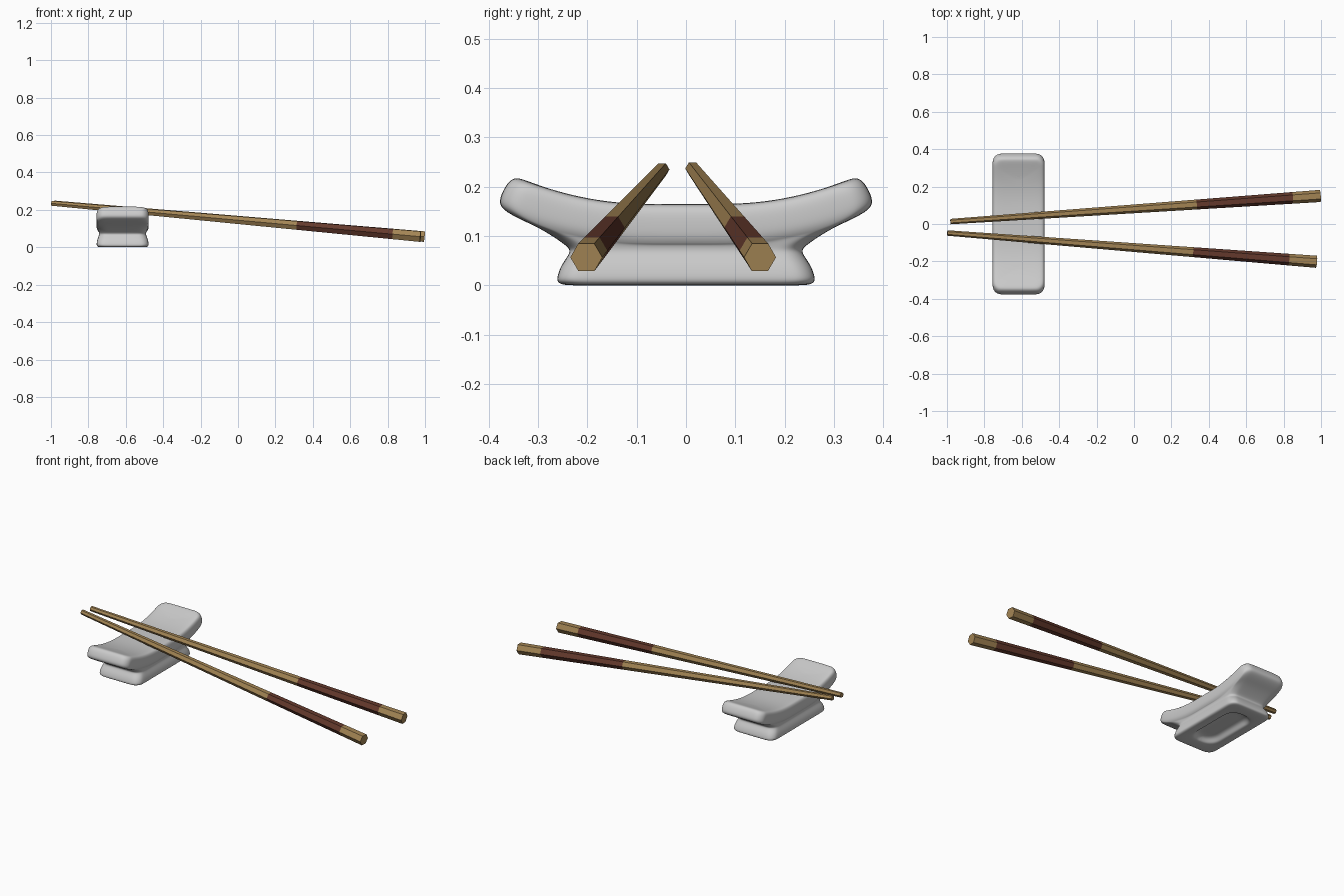
import bpy, bmesh, math
from mathutils import Vector

if "Cube" in bpy.data.objects:
    bpy.data.objects.remove(bpy.data.objects["Cube"])


def material(name, color):
    m = bpy.data.materials.new(name)
    m.diffuse_color = (*color, 1)
    m.use_nodes = True
    m.node_tree.nodes["Principled BSDF"].inputs["Base Color"].default_value = m.diffuse_color
    return m


def make_object(name, bm, mats=()):
    bmesh.ops.recalc_face_normals(bm, faces=bm.faces)
    me = bpy.data.meshes.new(name)
    bm.to_mesh(me)
    bm.free()
    for m in mats:
        me.materials.append(m)
    ob = bpy.data.objects.new(name, me)
    bpy.context.collection.objects.link(ob)
    return ob


def bridge(bm, a, b, mat=0):
    for i in range(len(a)):
        j = (i + 1) % len(a)
        bm.faces.new((a[i], a[j], b[j], b[i])).material_index = mat


# --- Chopsticks: tapered hexagonal rods with a dark band ---
wood = material("light_wood", (0.37, 0.235, 0.09))
dark = material("dark_wood", (0.13, 0.042, 0.026))


def chopstick(name, tip, end, r_tip=0.0145, r_end=0.0325):
    tip, end = Vector(tip), Vector(end)
    d = (end - tip).normalized()
    u = Vector((0, 0, 1)).cross(d).normalized()
    v = d.cross(u)
    bm = bmesh.new()
    rings = []
    for t in (0, 0.665, 0.925, 1):
        c, r = tip.lerp(end, t), r_tip + (r_end - r_tip) * t
        rings.append([bm.verts.new(c + r * (math.cos(k * math.pi / 3) * u
                                            + math.sin(k * math.pi / 3) * v)) for k in range(6)])
    for i in range(3):
        bridge(bm, rings[i], rings[i + 1], i % 2)
    bm.faces.new(rings[0])
    bm.faces.new(rings[-1])
    return make_object(name, bm, (wood, dark))


chopstick("chopstick_back", (-0.981, 0.013, 0.237), (0.996, 0.150, 0.057))
chopstick("chopstick_front", (-0.998, -0.048, 0.235), (0.976, -0.202, 0.057))

# --- Rest: stacked rounded-rectangle rings, the upper slab bent upwards ---
CX, TOP, FLAT, R = -0.617, 0.165, 0.08, 0.65


def rounded_rect(hx, hy, r, long=12, short=3, arc=4):
    r = min(r, hx, hy)
    pts = []
    for k, (sx, sy) in enumerate(((1, 1), (-1, 1), (-1, -1), (1, -1))):
        cx, cy = sx * (hx - r), sy * (hy - r)
        for i in range(arc + 1):
            a = (k + i / arc) * math.pi / 2
            pts.append((cx + r * math.cos(a), cy + r * math.sin(a)))
        # straight run to the next corner
        x, y = pts[-1]
        n = long if k % 2 else short
        for i in range(1, n):
            f = 1 - 2 * i / n
            pts.append((x, (hy - r) * sy * f) if k % 2 else ((hx - r) * sx * f, y))
    return pts


def bend(y, h):
    s = abs(y)
    if s <= FLAT:
        return y, TOP + h
    a = (s - FLAT) / R
    return math.copysign(FLAT + (R - h) * math.sin(a), y), TOP + R - (R - h) * math.cos(a)


# half width x, half length y, height, corner radius, bent
RINGS = [
    (0.020, 0.120, 0.030, 0.020, 0), (0.050, 0.150, 0.029, 0.05, 0),
    (0.066, 0.168, 0.022, 0.06, 0), (0.076, 0.178, 0.006, 0.06, 0),
    (0.085, 0.187, 0.001, 0.06, 0), (0.110, 0.225, 0.000, 0.05, 0),
    (0.130, 0.252, 0.001, 0.045, 0), (0.139, 0.262, 0.008, 0.045, 0),
    (0.139, 0.260, 0.022, 0.045, 0), (0.135, 0.252, 0.042, 0.045, 0),
    (0.128, 0.239, 0.060, 0.045, 0), (0.125, 0.234, 0.071, 0.045, 0),
    (0.127, 0.243, 0.082, 0.045, 0),
    (0.130, 0.275, -0.081, 0.045, 1), (0.132, 0.315, -0.078, 0.045, 1),
    (0.135, 0.350, -0.073, 0.045, 1), (0.139, 0.362, -0.062, 0.045, 1),
    (0.140, 0.364, -0.040, 0.045, 1), (0.139, 0.362, -0.018, 0.045, 1),
    (0.133, 0.355, -0.005, 0.045, 1), (0.120, 0.342, 0.000, 0.04, 1),
    (0.070, 0.300, 0.000, 0.03, 1), (0.015, 0.250, 0.000, 0.015, 1),
]
bm = bmesh.new()
loops = []
for hx, hy, z, r, bent in RINGS:
    loop = []
    for x, y in rounded_rect(hx, hy, r):
        yy, zz = bend(y, z) if bent else (y, z)
        loop.append(bm.verts.new((CX + x, yy, zz)))
    loops.append(loop)
for a, b in zip(loops, loops[1:]):
    bridge(bm, a, b)

# close top and recess by bridging the two long sides of the last rings
for loop in (loops[0], loops[-1]):
    order = sorted(loop, key=lambda v: v.co.y)
    pos = sorted({round(v.co.y, 5) for v in order})
    rows = []
    for p in pos:
        row = sorted((v for v in loop if abs(v.co.y - p) < 2e-5), key=lambda v: v.co.x)
        rows.append(row)
    for a, b in zip(rows, rows[1:]):
        bm.faces.new(a + b[::-1])

rest = make_object("chopstick_rest", bm)
sub = rest.modifiers.new("smooth", "SUBSURF")
sub.levels = sub.render_levels = 2
for p in rest.data.polygons:
    p.use_smooth = True
